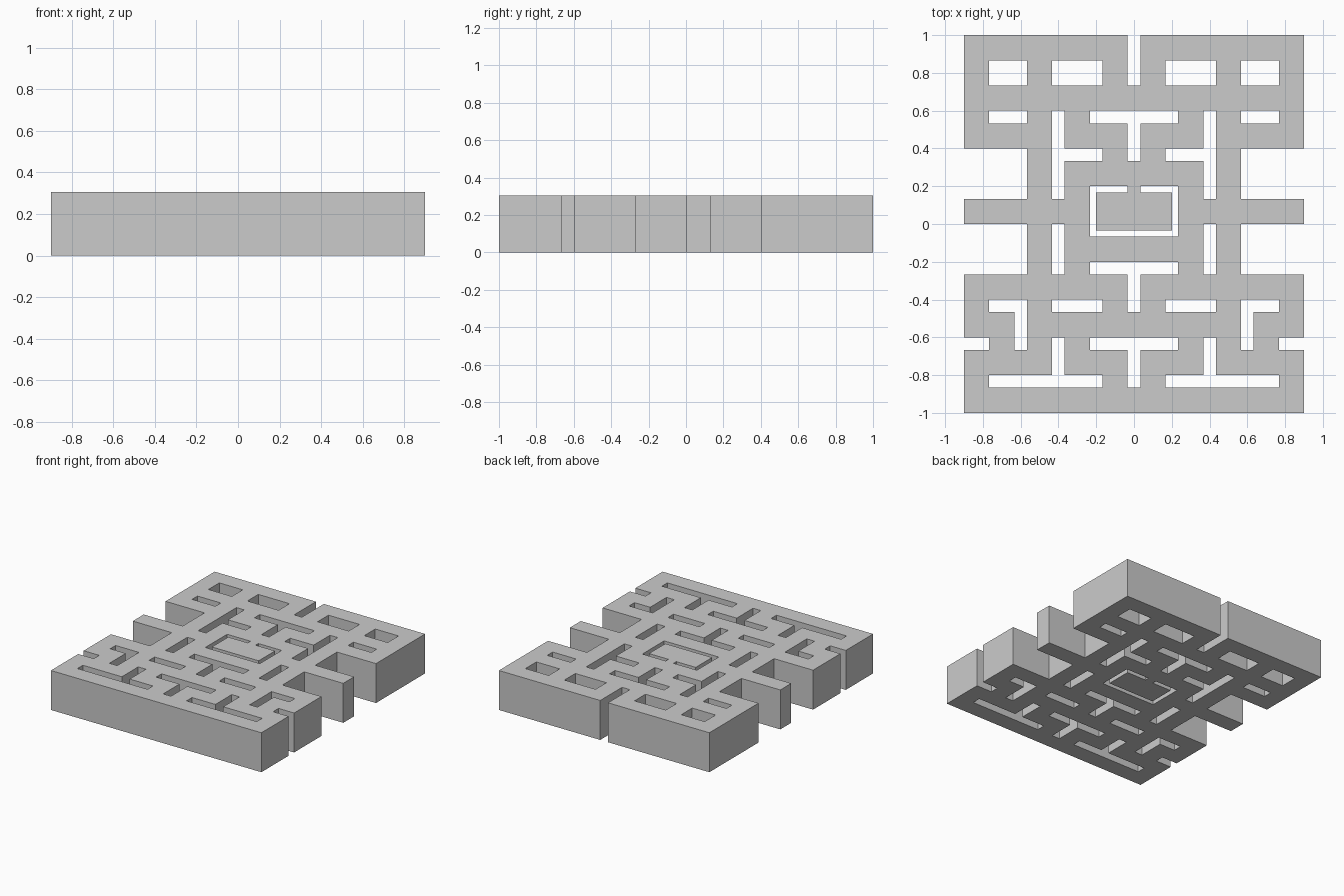
import bpy, bmesh

if "Cube" in bpy.data.objects:
    bpy.data.objects.remove(bpy.data.objects["Cube"])

U = 1 / 15          # maze grid unit
HEIGHT = 0.305
HALF_X, HALF_Y = 13.5, 15

# Openings through the slab in grid units, right half only: x0, x1, y0, y1
OPENINGS = [
    # top notch and upper windows
    (0, .5, 11, 15), (2.5, 6.5, 11, 13), (8.5, 11.5, 11, 13), (8.5, 11.5, 8, 9),
    # sideways T, upper centre T
    (5.5, 6.5, 2, 9), (2.5, 5.5, 5, 6), (0, 3.5, 8, 9), (0, .5, 5, 8),
    # side cut-outs and lower upright slot
    (8.5, 13.5, 2, 6), (8.5, 13.5, -4, 0), (5.5, 6.5, -4, 0),
    # ring around the central room, broken by the door
    (.5, 3.5, 2.5, 3), (3, 3.5, -1, 2.5), (0, 3, -1, -.5),
    # middle T, slot, L and edge notch
    (0, 3.5, -4, -3), (0, .5, -7, -4), (2.5, 6.5, -7, -6),
    (8.5, 11.5, -7, -6), (8.5, 9.5, -10, -7), (11.5, 13.5, -10, -9),
    # lower centre T and inverted T
    (0, 3.5, -10, -9), (0, .5, -13, -10), (2.5, 11.5, -13, -12), (5.5, 6.5, -12, -9),
]


def is_open(x, y):
    return any(a < abs(x) < b and c < y < d for a, b, c, d in OPENINGS)


# Cell boundaries, mirrored in x
half = {0, HALF_X} | {v for o in OPENINGS for v in o[:2]}
xs = sorted({s * v for v in half for s in (1, -1)})
ys = sorted({-HALF_Y, HALF_Y} | {v for o in OPENINGS for v in o[2:]})

# Flat floor plan of solid cells
bm = bmesh.new()
verts = {}


def vert(x, y):
    if (x, y) not in verts:
        verts[x, y] = bm.verts.new((x * U, y * U, 0))
    return verts[x, y]


for x0, x1 in zip(xs, xs[1:]):
    for y0, y1 in zip(ys, ys[1:]):
        if not is_open((x0 + x1) / 2, (y0 + y1) / 2):
            bm.faces.new([vert(x0, y0), vert(x1, y0), vert(x1, y1), vert(x0, y1)])

# Raise the plan into a closed slab
res = bmesh.ops.extrude_face_region(bm, geom=bm.faces[:], use_keep_orig=True)
top = [g for g in res["geom"] if isinstance(g, bmesh.types.BMVert)]
bmesh.ops.translate(bm, verts=top, vec=(0, 0, HEIGHT))
bmesh.ops.recalc_face_normals(bm, faces=bm.faces[:])

mesh = bpy.data.meshes.new("maze_slab")
bm.to_mesh(mesh)
bm.free()
bpy.context.collection.objects.link(bpy.data.objects.new("maze_slab", mesh))
